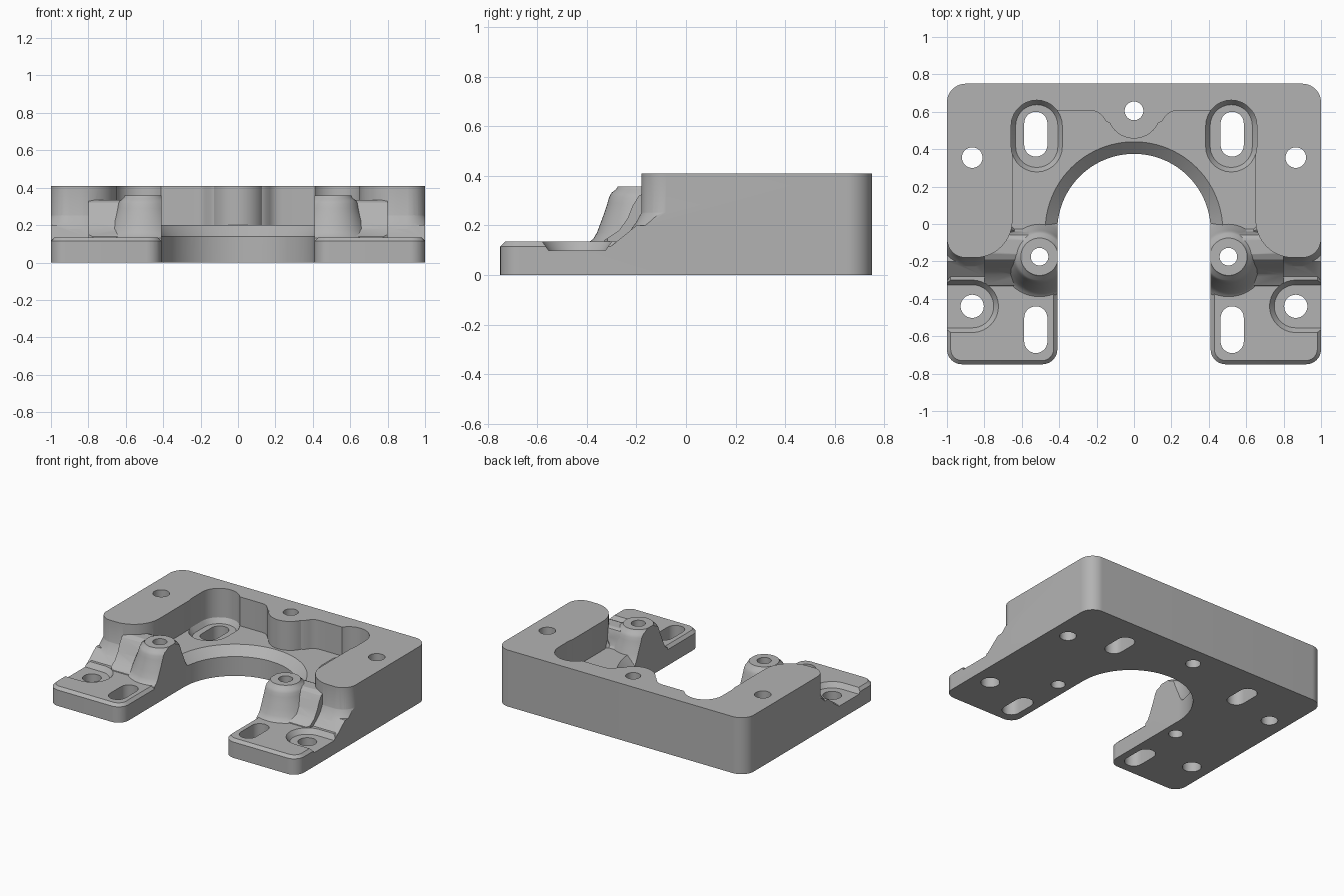
import bpy, bmesh
from math import sin, cos, radians

if "Cube" in bpy.data.objects:
    bpy.data.objects.remove(bpy.data.objects["Cube"], do_unlink=True)


def add_object(name, bm):
    bmesh.ops.recalc_face_normals(bm, faces=bm.faces)
    mesh = bpy.data.meshes.new(name)
    bm.to_mesh(mesh)
    bm.free()
    ob = bpy.data.objects.new(name, mesh)
    bpy.context.collection.objects.link(ob)
    return ob


def arc(cx, cy, r, start, end, n=14):
    angles = [radians(start + (end - start) * i / n) for i in range(n + 1)]
    return [(cx + r * cos(a), cy + r * sin(a)) for a in angles]


def circle(cx, cy, r, n=48):
    return arc(cx, cy, r, 0, 360, n)[:-1]


def loft(name, rings):
    """Closed solid through outlines of equal length, given as (z, points)."""
    bm = bmesh.new()
    loops = [[bm.verts.new((x, y, z)) for x, y in pts] for z, pts in rings]
    for low, high in zip(loops, loops[1:]):
        for i in range(len(low)):
            j = (i + 1) % len(low)
            bm.faces.new((low[i], low[j], high[j], high[i]))
    bm.faces.new(loops[0])
    bm.faces.new(loops[-1])
    return add_object(name, bm)


def prism(name, pts, z0=-0.1, z1=0.6):
    return loft(name, [(z0, pts), (z1, pts)])


def side_extrude(name, profile, x0, x1):
    """Solid from a (y, z) profile swept along x."""
    bm = bmesh.new()
    ends = [[bm.verts.new((x, y, z)) for y, z in profile] for x in (x0, x1)]
    for i in range(len(profile)):
        j = (i + 1) % len(profile)
        bm.faces.new((ends[0][i], ends[0][j], ends[1][j], ends[1][i]))
    bm.faces.new(ends[0])
    bm.faces.new(ends[1])
    return add_object(name, bm)


def slot(cx, y0, y1, r):
    return arc(cx, y1, r, 0, 180) + arc(cx, y0, r, 180, 360)


def apply_modifiers(ob):
    bpy.context.view_layer.update()
    graph = bpy.context.evaluated_depsgraph_get()
    mesh = bpy.data.meshes.new_from_object(ob.evaluated_get(graph))
    ob.modifiers.clear()
    ob.data = mesh


def combine(ob, other, operation):
    mod = ob.modifiers.new("combine", "BOOLEAN")
    mod.solver = "EXACT"
    mod.operation = operation
    mod.object = other
    apply_modifiers(ob)
    bpy.data.objects.remove(other, do_unlink=True)


# Pocket floor with its front ramp and the chamfer round the arch
body = side_extrude("bracket_body", [(-.33, -.05), (-.33, .094), (-.2, .2),
                                     (.9, .2), (.9, -.05)], -.2, 1.1)
combine(body, loft("arch_chamfer", [(.12, circle(0, -.035, .388, 96)),
                                    (.25, circle(0, -.035, .529, 96))]), "DIFFERENCE")


# Front foot with a chamfered rim
def foot_outline(d):
    return (arc(.49, -.67, .08 + d, 180, 270) + arc(.92, -.67, .08 + d, 270, 360)
            + [(1 + d, -.1), (.41 - d, -.1)])


combine(body, loft("foot", [(-.05, foot_outline(.02)), (.095, foot_outline(.02)),
                            (.135, foot_outline(-.02))]), "UNION")

# Tall wall round the pocket, with the centre bulge and rounded arm tip
wall = ([(-.2, .9), (-.2, .607), (-.19, .595), (-.15, .55)]
        + arc(0, .6, .143, 205, 335)
        + [(.15, .55), (.17, .578), (.19, .595), (.21, .604), (.235, .607)]
        + arc(.55, .507, .1, 90, 0)
        + arc(.85, .02, .2, 180, 270) + arc(.9, -.08, .1, 270, 360)
        + [(1.1, -.07), (1.1, .9)])
combine(body, prism("pocket_wall", wall, -.05, .41), "UNION")


# Flare at the foot of the arm tip
def tip_outline(d):
    return (arc(.85, .02, .2 + d, 195, 270) + arc(.9, -.08, .1 + d, 270, 360)
            + [(1 + d, .1), (.75, .1)])


flare = [(-.05, .1), (.12, .1), (.145, .08), (.18, .045), (.215, .02), (.25, .001), (.27, -.006)]
combine(body, loft("arm_flare", [(z, tip_outline(d)) for z, d in flare]), "UNION")

# Web joining the arm to the screw boss
web = [(-.36, .05), (-.33, .14), (-.27, .18), (-.235, .23), (-.215, .28), (-.19, .32),
       (-.16, .335), (-.08, .335), (-.06, .325), (-.05, .3), (-.04, .22), (-.02, .19), (-.02, .05)]
combine(body, side_extrude("boss_web", web, .505, .8), "UNION")

# Screw boss with a spreading base
boss = [(.02, .22), (.13, .22), (.145, .2), (.17, .185), (.21, .17), (.25, .155),
        (.29, .142), (.315, .135), (.333, .125), (.345, .108), (.358, .1)]
combine(body, loft("screw_boss", [(z, circle(.505, -.175, r)) for z, r in boss]), "UNION")

# Outer shape: rounded corners, arch opening and flat bottom
outline = (arc(.9, .65, .1, 90, 0) + arc(.92, -.67, .08, 0, -90)
           + arc(.49, -.67, .08, 270, 180) + arc(0, -.035, .41, 0, 104, 40)
           + [(-.1, .75)])
combine(body, prism("outer_trim", outline, 0, .6), "INTERSECT")


# Recesses: one open to the side on the foot, one round the rear slot
def side_recess(r):
    return arc(.865, -.44, r, 90, 270, 28) + [(1.2, -.44 - r), (1.2, -.44 + r)]


combine(body, loft("foot_recess", [(.1, side_recess(.115)), (.135, side_recess(.14)),
                                   (.3, side_recess(.14))]), "DIFFERENCE")
combine(body, loft("slot_recess", [(.165, slot(.52, .415, .525, .113)),
                                   (.2, slot(.52, .415, .525, .137)),
                                   (.6, slot(.52, .415, .525, .137))]), "DIFFERENCE")

# Through holes and slots
for x, y, r in [(0, .605, .05), (.865, .355, .055), (.865, -.44, .062), (.505, -.175, .047)]:
    combine(body, prism("hole", circle(x, y, r)), "DIFFERENCE")
for y0, y1 in [(.422, .538), (-.628, -.502)]:
    combine(body, prism("slot", slot(.525, y0, y1, .062)), "DIFFERENCE")

# Mirror the finished half
mirror = body.modifiers.new("mirror", "MIRROR")
mirror.use_axis = (True, False, False)
mirror.use_bisect_axis = (True, False, False)
apply_modifiers(body)

# Plain grey metal
metal = bpy.data.materials.new("grey_metal")
metal.use_nodes = True
grey = (.45, .45, .45, 1)
metal.diffuse_color = grey
metal.node_tree.nodes["Principled BSDF"].inputs["Base Color"].default_value = grey
body.data.materials.clear()
body.data.materials.append(metal)

bpy.ops.object.select_all(action="DESELECT")
body.select_set(True)
bpy.context.view_layer.objects.active = body
bpy.ops.object.shade_smooth_by_angle(angle=radians(30))
